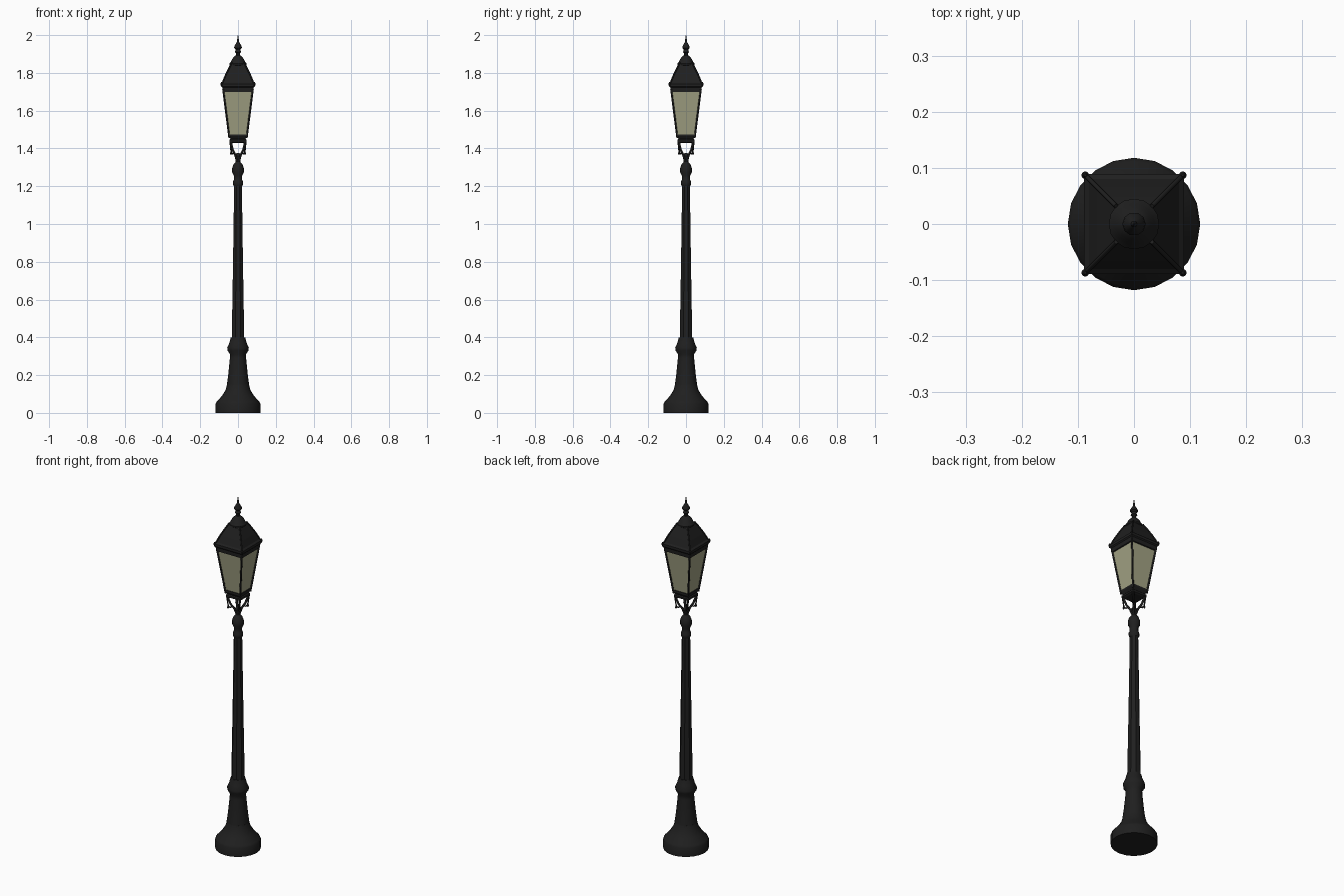
import bpy, math
from mathutils import Vector

if "Cube" in bpy.data.objects:
    bpy.data.objects.remove(bpy.data.objects["Cube"])


def material(name, color, rough):
    m = bpy.data.materials.new(name)
    m.use_nodes = True
    m.diffuse_color = color
    bsdf = m.node_tree.nodes["Principled BSDF"]
    bsdf.inputs["Base Color"].default_value = color
    bsdf.inputs["Roughness"].default_value = rough
    return m


IRON = material("black iron", (0.014, 0.014, 0.014, 1), 0.6)
GLASS = material("warm pale glass", (0.36, 0.36, 0.23, 1), 0.5)


def lathe(name, profile, sides, mat=IRON, turn=0.0, smooth=True):
    """Closed solid of revolution from (radius, height) pairs."""
    verts, faces = [], []
    for r, z in profile:
        for i in range(sides):
            a = turn + math.tau * i / sides
            verts.append((r * math.cos(a), r * math.sin(a), z))
    for k in range(len(profile) - 1):
        for i in range(sides):
            j = (i + 1) % sides
            a, b = k * sides, (k + 1) * sides
            faces.append((a + i, a + j, b + j, b + i))
    faces.append(tuple(reversed(range(sides))))
    top = (len(profile) - 1) * sides
    faces.append(tuple(range(top, top + sides)))
    mesh = bpy.data.meshes.new(name)
    mesh.from_pydata(verts, [], faces)
    mesh.materials.append(mat)
    ob = bpy.data.objects.new(name, mesh)
    bpy.context.collection.objects.link(ob)
    if smooth:
        bpy.ops.object.select_all(action="DESELECT")
        ob.select_set(True)
        bpy.context.view_layer.objects.active = ob
        bpy.ops.object.shade_smooth_by_angle(angle=math.radians(35))
    return ob


def square(name, profile, mat=IRON):
    """Four-sided tapered solid from (half width, height) pairs."""
    return lathe(name, [(h * math.sqrt(2), z) for h, z in profile], 4,
                 mat, math.pi / 4, False)


def rod(name, points, radius):
    """Thin bar following a path."""
    curve = bpy.data.curves.new(name, "CURVE")
    curve.dimensions = "3D"
    curve.bevel_depth = radius
    curve.bevel_resolution = 1
    curve.use_fill_caps = True
    line = curve.splines.new("POLY")
    line.points.add(len(points) - 1)
    for p, co in zip(line.points, points):
        p.co = (*co, 1)
    curve.materials.append(IRON)
    ob = bpy.data.objects.new(name, curve)
    bpy.context.collection.objects.link(ob)
    return ob


# Post: flared foot, tapering shaft, neck
lathe("base", [(0.118, 0), (0.118, 0.05), (0.112, 0.06), (0.085, 0.09),
               (0.066, 0.12), (0.058, 0.15)], 20)
lathe("pedestal", [(0.06, 0.14), (0.052, 0.2), (0.043, 0.29), (0.042, 0.31),
                   (0.055, 0.33), (0.057, 0.345), (0.046, 0.37),
                   (0.038, 0.4)], 12)
lathe("shaft", [(0.036, 0.39), (0.031, 0.65), (0.026, 0.95),
                (0.022, 1.22)], 8, turn=math.pi / 8)
lathe("neck", [(0.022, 1.2), (0.027, 1.21), (0.027, 1.225), (0.022, 1.235),
               (0.022, 1.255), (0.031, 1.275), (0.031, 1.295),
               (0.024, 1.315), (0.012, 1.33), (0.012, 1.345),
               (0.018, 1.36), (0.008, 1.375)], 12)

# Lantern body
square("lantern_floor", [(0.036, 1.43), (0.045, 1.435), (0.045, 1.445),
                         (0.04, 1.45), (0.05, 1.465), (0.05, 1.475)])
square("glass_panes", [(0.045, 1.47), (0.076, 1.705)], GLASS)
square("eave", [(0.077, 1.698), (0.081, 1.7), (0.083, 1.722),
                (0.089, 1.728), (0.089, 1.742), (0.08, 1.75)])
square("roof", [(0.082, 1.745), (0.066, 1.785), (0.049, 1.82),
                (0.032, 1.852)])

# Ironwork repeated at the four corners
for n, (sx, sy) in enumerate([(1, 1), (-1, 1), (-1, -1), (1, -1)], 1):
    def at(h, z):
        return Vector((sx * h, sy * h, z))
    rod(f"corner_post_{n}", [at(0.046, 1.455), at(0.079, 1.715)], 0.005)
    rod(f"roof_rib_{n}", [at(0.084, 1.744), at(0.066, 1.787),
                          at(0.049, 1.822), at(0.032, 1.854)], 0.004)
    rod(f"bracket_{n}", [at(0.006, 1.335), at(0.014, 1.365),
                         at(0.027, 1.39), at(0.034, 1.415),
                         at(0.038, 1.44)], 0.006)
    rod(f"bracket_scroll_{n}", [at(0.02, 1.378), at(0.029, 1.372),
                                at(0.036, 1.38), at(0.042, 1.44)], 0.004)
    for label, h, z, r in (("eave_knob", 0.087, 1.74, 0.007),
                           ("foot_drop", 0.037, 1.375, 0.006)):
        bead = lathe(f"{label}_{n}", [(0.3 * r, -1.5 * r), (r, 0),
                                      (0.3 * r, 1.5 * r)], 8)
        bead.location = at(h, z)

    # Rivets dotted along the edges of each pane
    for k in range(9):
        t = (k + 0.5) / 9
        bead = lathe(f"rivet_{n}_{k}", [(0.001, -0.004), (0.004, 0),
                                        (0.001, 0.004)], 4)
        bead.location = at(0.045 + 0.031 * t, 1.475 + 0.22 * t)

# Chimney cap and finial
lathe("chimney_cap", [(0.034, 1.835), (0.045, 1.843), (0.045, 1.85),
                      (0.036, 1.862), (0.03, 1.875), (0.018, 1.888),
                      (0.012, 1.893)], 16)
lathe("finial", [(0.011, 1.885), (0.011, 1.905), (0.017, 1.91),
                 (0.013, 1.918), (0.013, 1.925), (0.021, 1.932),
                 (0.019, 1.942), (0.008, 1.96), (0.004, 1.968),
                 (0.006, 1.975), (0.003, 1.983), (0.001, 2.0)], 10)
